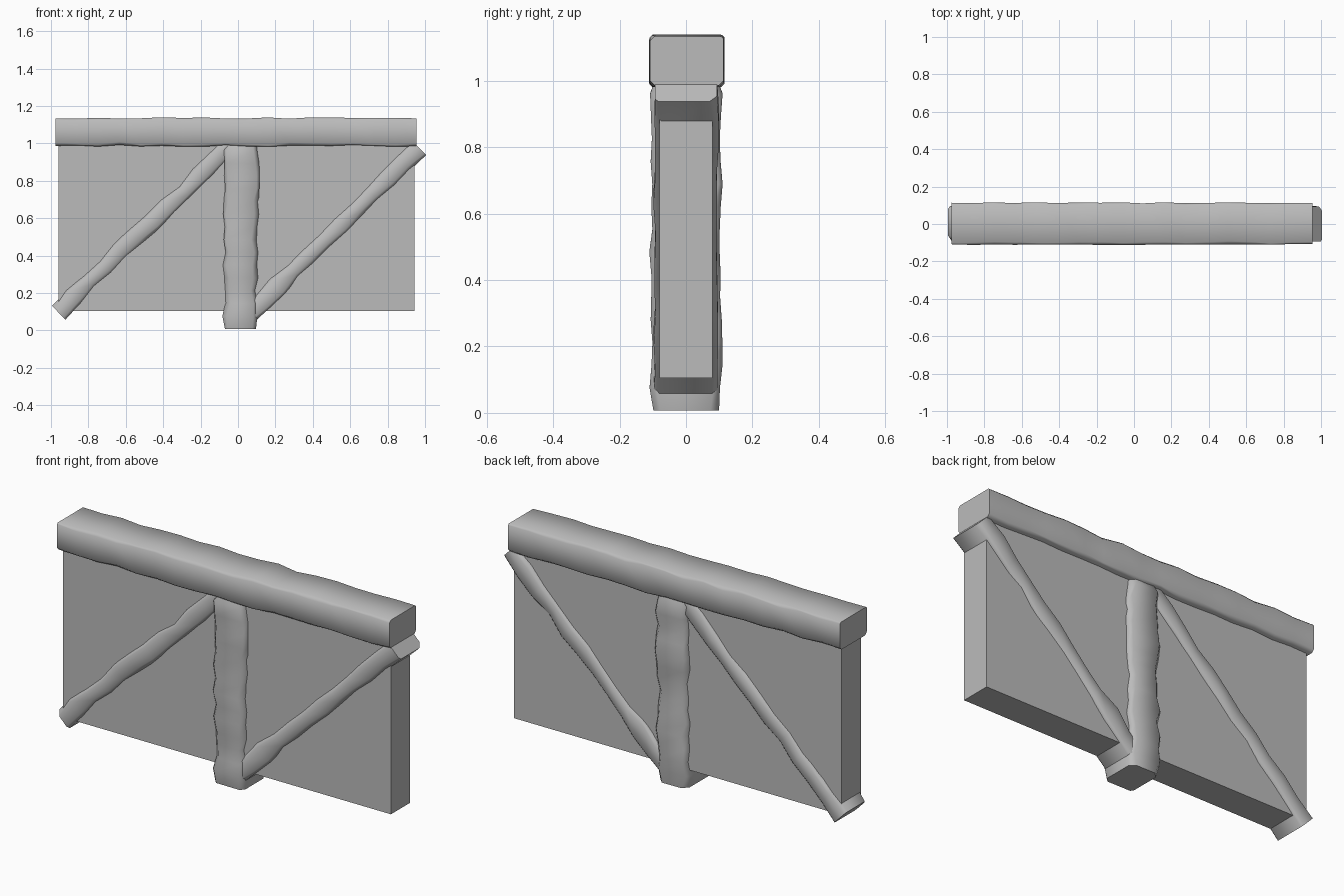
import bpy, bmesh, math, random
from mathutils import Vector

cube = bpy.data.objects.get("Cube")
if cube:
    bpy.data.objects.remove(cube, do_unlink=True)

# One plain grey for everything
grey = bpy.data.materials.new("plain grey")
grey.use_nodes = True
colour = (0.5, 0.5, 0.5, 1)
grey.diffuse_color = colour
grey.node_tree.nodes["Principled BSDF"].inputs["Base Color"].default_value = colour


def make_object(name, bm):
    bmesh.ops.recalc_face_normals(bm, faces=bm.faces)
    mesh = bpy.data.meshes.new(name)
    bm.to_mesh(mesh)
    bm.free()
    mesh.materials.append(grey)
    obj = bpy.data.objects.new(name, mesh)
    bpy.context.collection.objects.link(obj)
    return obj


def timber(name, start, end, width, depth, rings, rough, seed, chamfer=0.02, tips=(1, 1)):
    """Hand-hewn log: chamfered rings of uneven size along a line in the xz plane.
    width lies in that plane, depth along y; tips scale the two end rings."""
    rng = random.Random(seed)
    start, end = Vector(start), Vector(end)
    along = (end - start).normalized()
    across = Vector((along.z, 0, -along.x))
    back = Vector((0, 1, 0))
    bm = bmesh.new()
    loops = []
    for i in range(rings):
        centre = start.lerp(end, i / (rings - 1))
        scale = tips[0] if i == 0 else tips[1] if i == rings - 1 else 1
        # each side of the log wanders on its own
        side = {s: width / 2 * scale + rng.uniform(-rough, rough) for s in (-1, 1)}
        face = {s: depth / 2 * scale + rng.uniform(-rough, rough) * 0.6 for s in (-1, 1)}
        loop = []
        for a, b, flip in ((1, 1, 0), (-1, 1, 1), (-1, -1, 0), (1, -1, 1)):
            cut = chamfer * rng.uniform(0.5, 1.4)
            pair = [(side[a], face[b] - cut), (side[a] - cut, face[b])]
            for u, v in (reversed(pair) if flip else pair):
                loop.append(bm.verts.new(centre + across * a * u + back * b * v))
        loops.append(loop)
    for lower, upper in zip(loops, loops[1:]):
        for k in range(8):
            n = (k + 1) % 8
            bm.faces.new((lower[k], lower[n], upper[n], upper[k]))
    bm.faces.new(loops[0])
    bm.faces.new(loops[-1])
    obj = make_object(name, bm)
    bpy.ops.object.select_all(action="DESELECT")
    bpy.context.view_layer.objects.active = obj
    obj.select_set(True)
    bpy.ops.object.shade_smooth_by_angle(angle=math.radians(50))
    return obj


# Flat infill panel
bm = bmesh.new()
bmesh.ops.create_cube(bm, size=1)
for v in bm.verts:
    v.co = Vector((v.co.x * 1.905 - 0.008, v.co.y * 0.16, v.co.z * 0.94 + 0.575))
make_object("infill_panel", bm)

# Timber frame
timber("top_beam", (-0.975, 0.002, 1.061), (0.955, 0.002, 1.061), 0.148, 0.222, 18, 0.005, 3, 0.012)
timber("centre_post", (0.012, 0, 0.008), (0.02, 0, 1.03), 0.178, 0.212, 16, 0.008, 5, 0.022, (0.9, 0.8))
timber("right_brace", (-0.962, 0, 0.098), (-0.04, 0, 0.99), 0.1, 0.188, 12, 0.007, 8)
timber("left_brace", (0.04, 0, 0.07), (0.966, 0, 0.978), 0.1, 0.192, 12, 0.007, 11)
